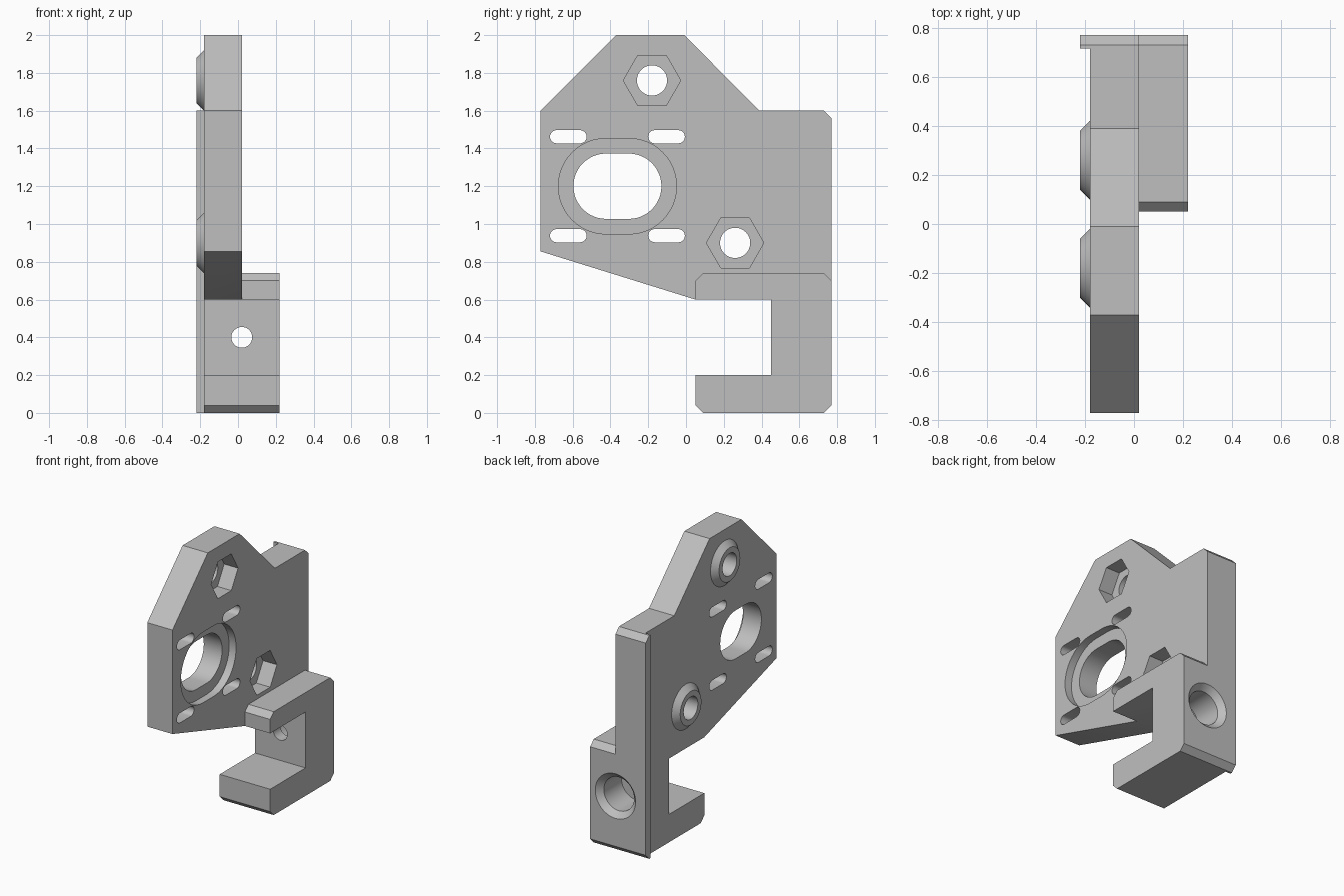
import bpy, bmesh
from math import cos, sin, pi, radians

default = bpy.data.objects.get("Cube")
if default:
    bpy.data.objects.remove(default, do_unlink=True)

grey = bpy.data.materials.new("plain grey")
grey.use_nodes = True
grey.diffuse_color = (0.52, 0.52, 0.52, 1)
grey.node_tree.nodes["Principled BSDF"].inputs["Base Color"].default_value = grey.diffuse_color


def solid(name, rings):
    """Closed solid lofted through rings of equal point count."""
    bm = bmesh.new()
    loops = [[bm.verts.new(p) for p in ring] for ring in rings]
    n = len(loops[0])
    for a, b in zip(loops, loops[1:]):
        for i in range(n):
            j = (i + 1) % n
            bm.faces.new((a[i], a[j], b[j], b[i]))
    bm.faces.new(loops[0])
    bm.faces.new(loops[-1])
    bmesh.ops.recalc_face_normals(bm, faces=bm.faces)
    mesh = bpy.data.meshes.new(name)
    bm.to_mesh(mesh)
    bm.free()
    mesh.materials.append(grey)
    obj = bpy.data.objects.new(name, mesh)
    bpy.context.collection.objects.link(obj)
    return obj


def prism(name, outline, x0, x1):
    """Extrude a (y, z) outline along x."""
    return solid(name, [[(x, y, z) for y, z in outline] for x in (x0, x1)])


def circle(cy, cz, r, sides=48):
    return [(cy + r * cos(2 * pi * i / sides), cz + r * sin(2 * pi * i / sides))
            for i in range(sides)]


def stadium(cy, cz, half, r, steps=24):
    """Rounded slot outline, long in y."""
    pts = []
    for side in (1, -1):
        for i in range(steps + 1):
            a = pi * i / steps - side * pi / 2
            pts.append((cy + side * half + r * cos(a), cz + r * sin(a)))
    return pts


def combine(body, tool, operation):
    mod = body.modifiers.new(tool.name, 'BOOLEAN')
    mod.operation = operation
    mod.solver = 'EXACT'
    mod.object = tool
    bpy.context.view_layer.objects.active = body
    bpy.ops.object.modifier_apply(modifier=mod.name)
    bpy.data.objects.remove(tool, do_unlink=True)


# Shared lower edge of plate and clamp: chamfered foot and open jaw
jaw = [(0.77, 0.04), (0.73, 0), (0.09, 0), (0.05, 0.04),
       (0.05, 0.2), (0.45, 0.2), (0.45, 0.6), (0.05, 0.6)]

# Main plate
body = prism("mounting_bracket", jaw + [
    (-0.77, 0.855), (-0.77, 1.6), (-0.37, 2), (-0.01, 2),
    (0.39, 1.6), (0.73, 1.6), (0.77, 1.56)], -0.18, 0.02)

# Wide clamp and rear locating rib
combine(body, prism("clamp", jaw + [
    (0.05, 0.7), (0.09, 0.74), (0.73, 0.74), (0.77, 0.7)], -0.18, 0.22), 'UNION')
combine(body, prism("rear_rib", [
    (0.715, 0), (0.73, 0), (0.77, 0.04), (0.77, 1.56), (0.73, 1.6), (0.715, 1.6)],
    -0.22, -0.1), 'UNION')

# Tapered bosses with through holes and nut pockets
for y, z in ((-0.18, 1.76), (0.26, 0.9)):
    boss = solid("boss", [[(x, *p) for p in circle(y, z, r)]
                          for x, r in ((-0.22, 0.12), (-0.17, 0.17))])
    combine(body, boss, 'UNION')
    combine(body, prism("boss_hole", circle(y, z, 0.08), -0.3, 0.1), 'DIFFERENCE')
    combine(body, prism("nut_pocket", circle(y, z, 0.152, 6), -0.09, 0.1), 'DIFFERENCE')

# Oval opening with shallow recess
oy, oz = -0.363, 1.2
combine(body, prism("oval_recess", stadium(oy, oz, 0.06, 0.253), -0.035, 0.1), 'DIFFERENCE')
combine(body, prism("oval_hole", stadium(oy, oz, 0.06, 0.173), -0.3, 0.1), 'DIFFERENCE')

# Four adjustment slots around the opening
for sy in (-1, 1):
    for sz in (-1, 1):
        slot = stadium(oy + sy * 0.26, oz + sz * 0.262, 0.062, 0.035, 12)
        combine(body, prism("slot", slot, -0.3, 0.1), 'DIFFERENCE')

# Stepped screw bore through the clamp back, with countersunk mouth
bore = ((0.8, 0.19), (0.73, 0.12), (0.53, 0.12), (0.53, 0.055), (0.4, 0.055))
combine(body, solid("screw_bore", [[(x, y, z) for x, z in circle(0.02, 0.4, r)]
                                   for y, r in bore]), 'DIFFERENCE')

# Smooth the round walls, keep edges crisp
for obj in bpy.context.selected_objects:
    obj.select_set(False)
body.select_set(True)
bpy.context.view_layer.objects.active = body
bpy.ops.object.shade_smooth_by_angle(angle=radians(25))
